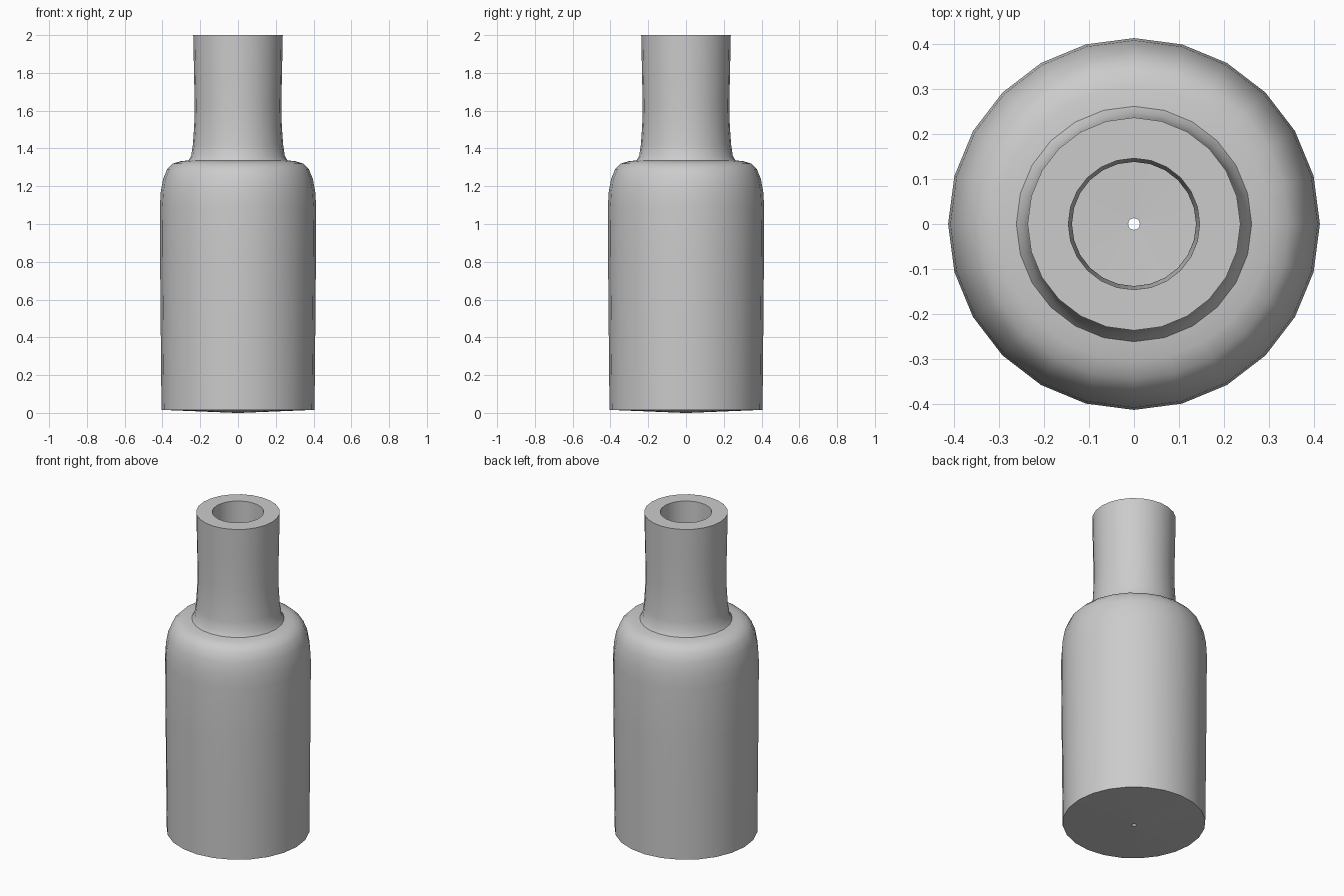
import bpy, bmesh, math

if "Cube" in bpy.data.objects:
    bpy.data.objects.remove(bpy.data.objects["Cube"])

SIDES = 24
WALL = 0.09

# Outer profile (radius, height), from the pinhole in the base up to the lip
profile = [
    (0.013, 0.0), (0.405, 0.016), (0.408, 0.30), (0.412, 0.75), (0.414, 1.09),
    (0.409, 1.17), (0.396, 1.24), (0.375, 1.29), (0.345, 1.32), (0.305, 1.332),
    (0.262, 1.337), (0.248, 1.36), (0.239, 1.42), (0.232, 1.52), (0.229, 1.62),
    (0.233, 1.80), (0.237, 2.0),
]

# Revolve the profile around z
bm = bmesh.new()
rings = []
for r, z in profile:
    rings.append([bm.verts.new((r * math.cos(2 * math.pi * i / SIDES),
                                r * math.sin(2 * math.pi * i / SIDES), z))
                  for i in range(SIDES)])
for low, high in zip(rings, rings[1:]):
    for i in range(SIDES):
        j = (i + 1) % SIDES
        bm.faces.new((low[i], low[j], high[j], high[i]))
mesh = bpy.data.meshes.new("bottle")
bm.to_mesh(mesh)
bm.free()
bottle = bpy.data.objects.new("bottle", mesh)
bpy.context.collection.objects.link(bottle)

# Hollow wall, grown inward
solid = bottle.modifiers.new("wall", 'SOLIDIFY')
solid.thickness = WALL
solid.offset = -1
solid.use_even_offset = True

bpy.context.view_layer.objects.active = bottle
bottle.select_set(True)
bpy.ops.object.modifier_apply(modifier="wall")

# Keep the lip level and the pinhole straight
for v in bottle.data.vertices:
    if v.co.z > 1.95:
        v.co.z = 2.0
    r = math.hypot(v.co.x, v.co.y)
    if r < 0.05:
        v.co.x *= 0.013 / r
        v.co.y *= 0.013 / r
bpy.ops.object.shade_smooth_by_angle(angle=math.radians(50))
